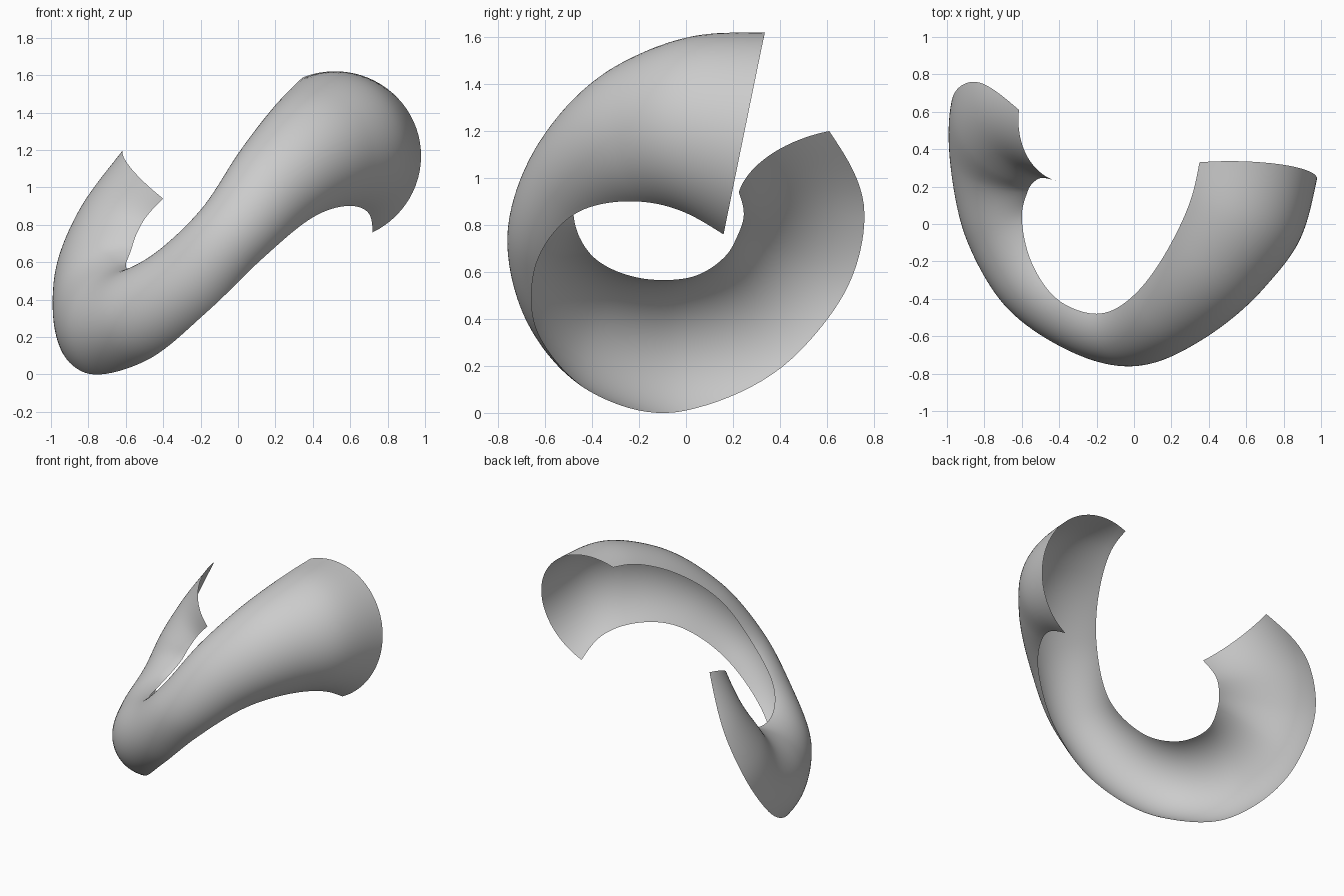
import bpy, math
from mathutils import Vector

if "Cube" in bpy.data.objects:
    bpy.data.objects.remove(bpy.data.objects["Cube"])

# Stations along the curling half tube: inner edge, crown of the arc, outer edge
STATIONS = [
    ((.35, .33, 1.59), (.94, .28, 1.35), (.72, .16, .76)),
    ((.30, .12, 1.545), (.83, -.065, 1.415), (.70, -.02, .86)),
    ((.20, -.10, 1.44), (.62, -.34, 1.37), (.62, -.20, .90)),
    ((0, -.38, 1.18), (.25, -.635, 1.13), (.40, -.485, .84)),
    ((-.20, -.48, .87), (-.08, -.745, .80), (.12, -.645, .61)),
    ((-.40, -.41, .68), (-.377, -.658, .53), (-.16, -.63, .34)),
    ((-.55, -.20, .575), (-.71, -.41, .34), (-.50, -.37, .07)),
    ((-.60, .03, .58), (-.88, -.063, .365), (-.82, 0, .01)),
    ((-.57, .17, .67), (-.90, .25, .53), (-.975, .45, .23)),
    ((-.545, .215, .745), (-.866, .375, .71), (-.965, .69, .54)),
    ((-.50, .245, .83), (-.77, .435, .895), (-.85, .76, .85)),
    ((-.40, .225, .94), (-.57, .36, 1.10), (-.615, .61, 1.20)),
]
STEPS, ARC = 10, 36


def smooth_rail(pts):
    """Smooth curve through the points, spaced by the shared knots."""
    n = len(pts)
    slope = [(pts[i + 1] - pts[i]) / (knots[i + 1] - knots[i]) for i in range(n - 1)]
    tan = [None] * n
    for i in range(1, n - 1):
        a, b = knots[i] - knots[i - 1], knots[i + 1] - knots[i]
        tan[i] = (slope[i - 1] * b + slope[i] * a) / (a + b)
    tan[0] = slope[0] * 1.5 - tan[1] * .5
    tan[-1] = slope[-1] * 1.5 - tan[-2] * .5
    out = []
    for i in range(n - 1):
        d = knots[i + 1] - knots[i]
        for k in range(STEPS):
            t = k / STEPS
            out.append(pts[i] * (2*t**3 - 3*t**2 + 1) + tan[i] * d * (t**3 - 2*t**2 + t)
                       + pts[i + 1] * (3*t**2 - 2*t**3) + tan[i + 1] * d * (t**3 - t**2))
    return out + [pts[-1]]


def arc(p0, mid, p1):
    """Circular arc from p0 over mid to p1."""
    c, half = (p0 + p1) / 2, (p1 - p0) / 2
    rise = mid - c
    phi = 2 * math.atan(rise.length / half.length)
    pts = []
    for k in range(ARC + 1):
        t = phi * (2 * k / ARC - 1)
        pts.append(c + half * (math.sin(t) / math.sin(phi))
                   + rise * ((math.cos(t) - math.cos(phi)) / (1 - math.cos(phi))))
    return pts


rails = [[Vector(s[j]) for s in STATIONS] for j in range(3)]
knots = [0.0]
for i in range(len(STATIONS) - 1):
    knots.append(knots[-1] + sum((r[i + 1] - r[i]).length for r in rails) / 3)

# Loft the arcs into one open sheet
sections = [arc(*p) for p in zip(*[smooth_rail(r) for r in rails])]
verts = [p for s in sections for p in s]
w = ARC + 1
faces = [(i*w + j, i*w + j + 1, (i+1)*w + j + 1, (i+1)*w + j)
         for i in range(len(sections) - 1) for j in range(ARC)]
mesh = bpy.data.meshes.new("curled_half_tube")
mesh.from_pydata(verts, [], faces)
mesh.polygons.foreach_set("use_smooth", [True] * len(faces))
mesh.update()
obj = bpy.data.objects.new("curled_half_tube", mesh)
bpy.context.collection.objects.link(obj)
